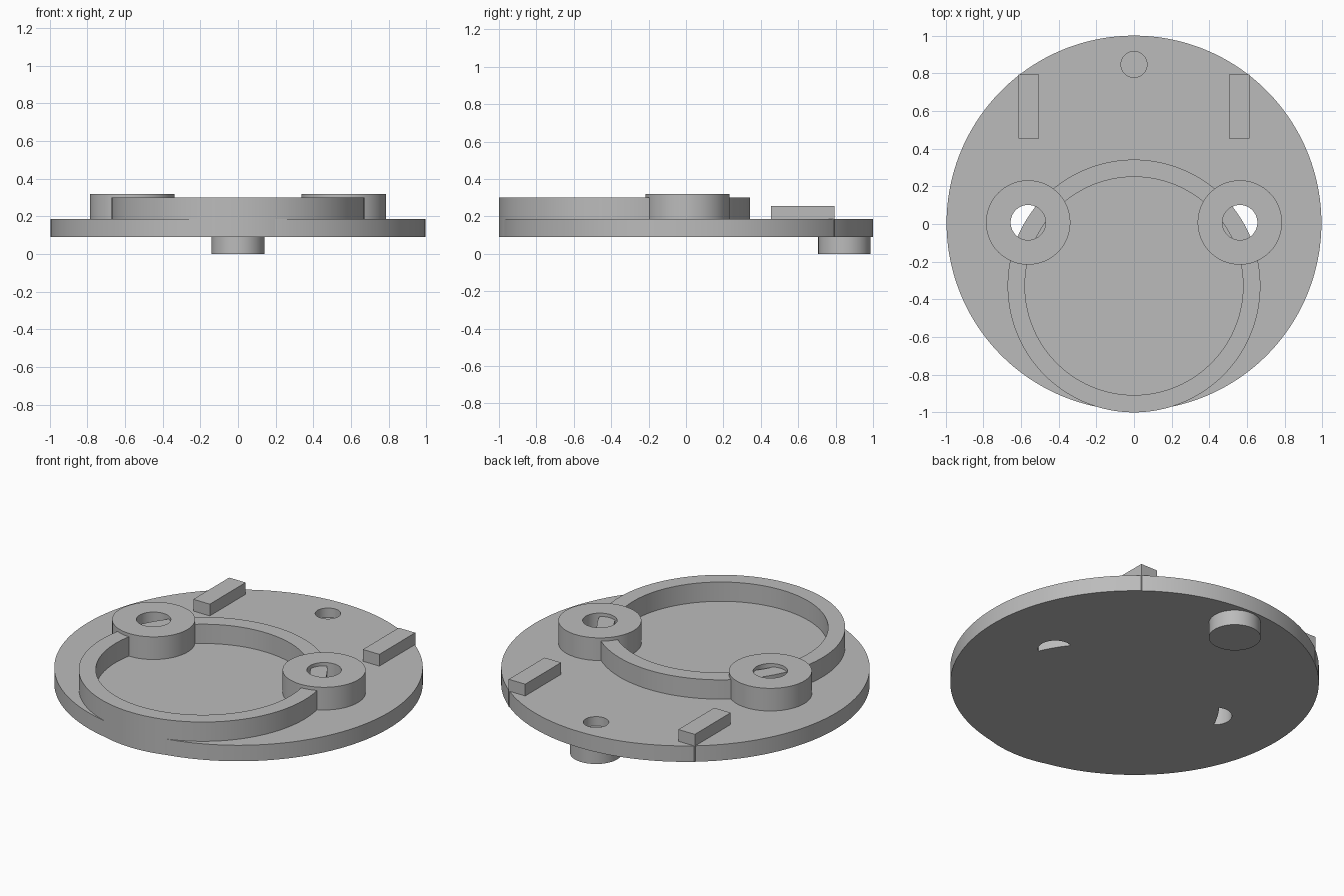
import bpy
import math

if "Cube" in bpy.data.objects:
    bpy.data.objects.remove(bpy.data.objects["Cube"], do_unlink=True)

grey = bpy.data.materials.new("plain grey")
grey.use_nodes = True
COLOUR = (0.5, 0.5, 0.5, 1)
grey.diffuse_color = COLOUR
for node in grey.node_tree.nodes:
    if node.type == 'BSDF_PRINCIPLED':
        node.inputs["Base Color"].default_value = COLOUR


def cylinder(name, x, y, radius, bottom, top, sides=96):
    bpy.ops.mesh.primitive_cylinder_add(
        vertices=sides, radius=radius, depth=top - bottom,
        location=(x, y, (bottom + top) / 2))
    obj = bpy.context.object
    obj.name = name
    obj.data.materials.append(grey)
    return obj


def cut(obj, cutter):
    """Subtract the cutter from the object and discard it."""
    mod = obj.modifiers.new("cut", 'BOOLEAN')
    mod.operation = 'DIFFERENCE'
    mod.solver = 'EXACT'
    mod.object = cutter
    bpy.ops.object.select_all(action='DESELECT')
    bpy.context.view_layer.objects.active = obj
    obj.select_set(True)
    bpy.ops.object.modifier_apply(modifier=mod.name)
    bpy.data.objects.remove(cutter, do_unlink=True)


BASE, DECK, RING_TOP, POST_TOP = 0.09, 0.185, 0.30, 0.32
RING_Y, RING_R, RING_IN = -0.329, 0.671, 0.579
POST_X, POST_Y, POST_R, HOLE_R = 0.562, 0.008, 0.224, 0.093
PEG_Y, PEG_R, PEG_HOLE = 0.847, 0.14, 0.069
SIDES = {"right": -1, "left": 1}

# Round base plate
plate = cylinder("base_plate", 0, 0.005, 0.995, BASE, DECK, 192)

# Raised ring standing on the plate
ring = cylinder("raised_ring", 0, RING_Y, RING_R, BASE, RING_TOP, 160)
cut(ring, cylinder("cutter", 0, RING_Y, RING_IN, 0, 1, 160))

parts = [plate, ring]
for side, s in SIDES.items():
    # Hollow post straddling the ring
    post = cylinder(side + "_post", s * POST_X, POST_Y, POST_R, DECK, POST_TOP)
    cut(post, cylinder("cutter", s * POST_X, POST_Y, HOLE_R, 0, 1))
    parts.append(post)

    # Plate opening below the post, only outside the ring
    opening = cylinder("cutter", s * POST_X, POST_Y, HOLE_R, 0, 1)
    cut(opening, cylinder("trim", 0, RING_Y, RING_R, -1, 2, 160))
    cut(plate, opening)

    # Straight rail near the back edge
    bpy.ops.mesh.primitive_cube_add(
        size=1, location=(s * 0.559, 0.624, (BASE + 0.255) / 2))
    rail = bpy.context.object
    rail.name = side + "_rail"
    rail.scale = (0.109, 0.338, 0.255 - BASE)
    bpy.ops.object.transform_apply(location=False, rotation=False, scale=True)
    rail.data.materials.append(grey)

# Blind hole in the plate above the peg
cut(plate, cylinder("cutter", 0, PEG_Y, PEG_HOLE, 0.13, 1))

# Locating peg below the plate
parts.append(cylinder("bottom_peg", 0, PEG_Y, PEG_R, 0, BASE))

# Smooth round walls, sharp rims
bpy.ops.object.select_all(action='DESELECT')
for part in parts:
    part.select_set(True)
bpy.context.view_layer.objects.active = plate
bpy.ops.object.shade_smooth_by_angle(angle=math.radians(30))
